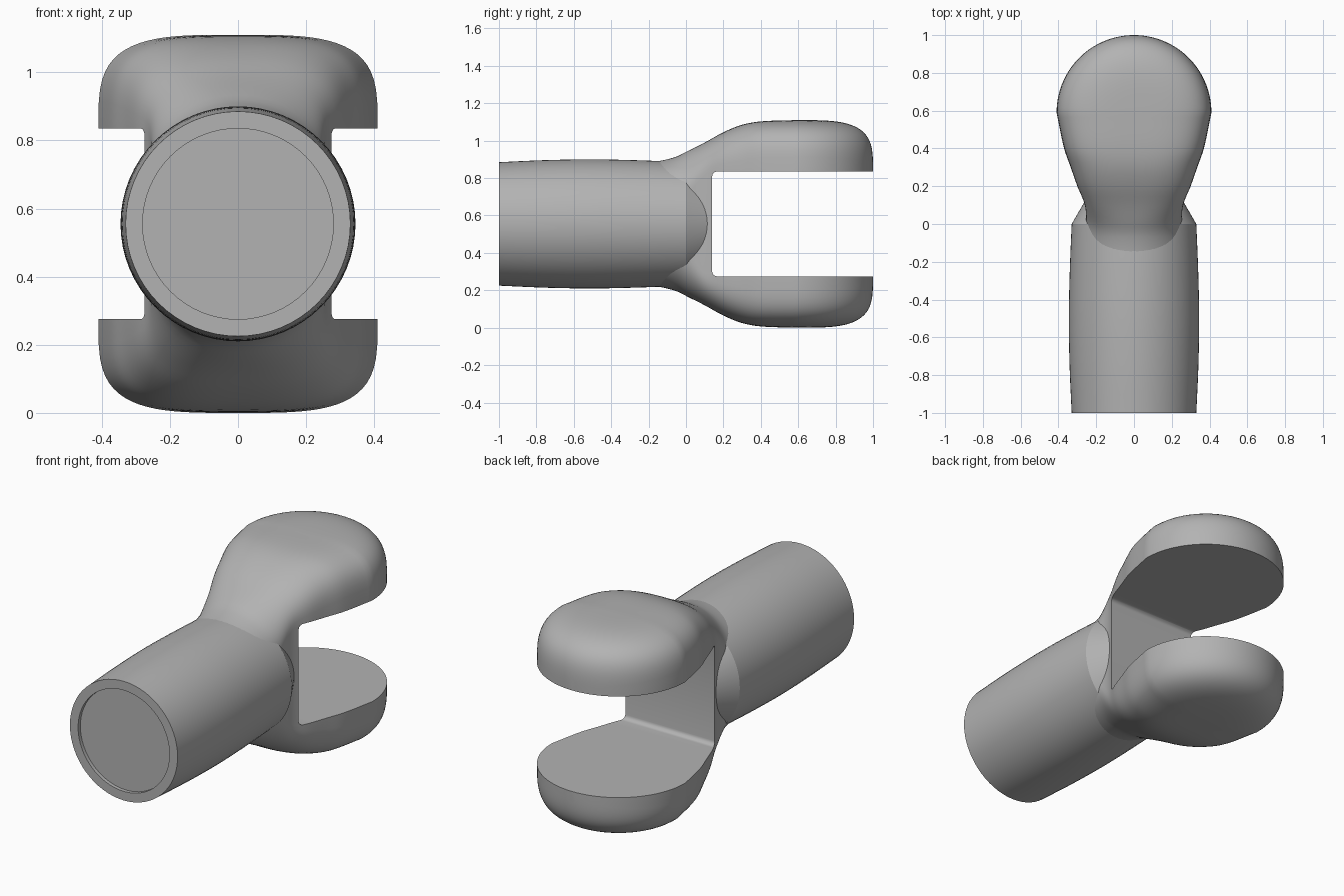
import bpy, bmesh, math

cube = bpy.data.objects.get("Cube")
if cube:
    bpy.data.objects.remove(cube, do_unlink=True)

AXIS_Z = 0.555    # height of the centre line
PAD_Y = 0.59      # centre of the round pads
PAD_R = 0.41
GAP = 0.28        # half height of the slot
TOP = 0.555       # half height of the whole fork

grey = bpy.data.materials.new("plain grey")
grey.use_nodes = True
colour = (0.45, 0.45, 0.45, 1)
grey.diffuse_color = colour
grey.node_tree.nodes["Principled BSDF"].inputs["Base Color"].default_value = colour


def make_object(name, bm):
    bmesh.ops.recalc_face_normals(bm, faces=bm.faces)
    mesh = bpy.data.meshes.new(name)
    bm.to_mesh(mesh)
    bm.free()
    mesh.materials.append(grey)
    obj = bpy.data.objects.new(name, mesh)
    bpy.context.collection.objects.link(obj)
    return obj


def loft(name, rings):
    """Skin a list of closed rings and cap both ends."""
    bm = bmesh.new()
    loops = [[bm.verts.new(p) for p in ring] for ring in rings]
    for a, b in zip(loops, loops[1:]):
        for i in range(len(a)):
            j = (i + 1) % len(a)
            bm.faces.new((a[i], a[j], b[j], b[i]))
    bm.faces.new(loops[0])
    bm.faces.new(loops[-1])
    return make_object(name, bm)


def smooth(obj, angle):
    bpy.ops.object.select_all(action='DESELECT')
    obj.select_set(True)
    bpy.context.view_layer.objects.active = obj
    bpy.ops.object.shade_smooth_by_angle(angle=math.radians(angle))


def sample(table, y):
    """Cubic interpolation through the rows of a table keyed by y."""
    k = 0
    while k < len(table) - 2 and y > table[k + 1][0]:
        k += 1
    p, q = table[k], table[k + 1]
    before, after = table[max(k - 1, 0)], table[min(k + 2, len(table) - 1)]
    h = q[0] - p[0]
    t = (y - p[0]) / h
    out = []
    for c in range(1, len(p)):
        m0 = (q[c] - before[c]) / (q[0] - before[0]) * h
        m1 = (after[c] - p[c]) / (after[0] - p[0]) * h
        out.append((2*t**3 - 3*t*t + 1) * p[c] + (t**3 - 2*t*t + t) * m0
                   + (3*t*t - 2*t**3) * q[c] + (t**3 - t*t) * m1)
    return out


def dome(f, n):
    return max(0.0, 1 - min(abs(f), 1) ** n) ** (1 / n)


# Shaft: barrelled handle with a shallow end recess and a tapered shoulder
def circle(y, r, count=64):
    return [(r * math.cos(a), y, AXIS_Z + r * math.sin(a))
            for a in (2 * math.pi * i / count for i in range(count))]


barrel = [(-1, 0.33), (-0.75, 0.341), (-0.5, 0.345), (-0.25, 0.34), (0, 0.33)]
rings = [circle(-0.98, 0.28), circle(-1, 0.28)]
for i in range(21):
    y = -1 + i / 20
    rings.append(circle(y, sample(barrel, y)[0]))
rings.append(circle(0.13, 0.255))
shaft = loft("shaft", rings)
smooth(shaft, 25)

# Fork: y, half width, half height, height of straight side, roundness
neck = [(-0.25, 0.31, 0.325, 0.01, 2),
        (-0.15, 0.30, 0.335, 0.02, 2),
        (-0.05, 0.27, 0.36, 0.08, 2.1),
        (0, 0.255, 0.385, 0.14, 2.2),
        (0.1, 0.26, 0.435, 0.26, 2.5),
        (0.2, 0.30, 0.49, GAP, 2.9),
        (0.3, 0.335, 0.53, GAP, 3.2),
        (0.4, 0.37, 0.548, GAP, 3.5),
        (PAD_Y, PAD_R, TOP, GAP, 3.6)]
STEPS = 40
angles = [math.pi * (i / STEPS - 0.5) for i in range(STEPS + 1)]


def fork_ring(y):
    half = []
    if y < PAD_Y:
        w, h, b, n = sample(neck, y)
        for a in angles:
            half.append((w * math.sin(a), b + (h - b) * dome(math.sin(a), n)))
    else:
        w = math.sqrt(max(PAD_R ** 2 - (y - PAD_Y) ** 2, 1e-6))
        for a in angles:
            x = w * math.sin(a)
            f = math.hypot(x, y - PAD_Y) / PAD_R
            half.append((x, GAP + (TOP - GAP) * dome(f, 3.6)))
    return ([(x, y, AXIS_Z + z) for x, z in half]
            + [(x, y, AXIS_Z - z) for x, z in reversed(half)])


stations = [-0.25 + (PAD_Y + 0.25) * i / 32 for i in range(32)]
stations += [PAD_Y + PAD_R * math.sin(math.pi / 2 * i / 26) for i in range(27)]
fork = loft("fork", [fork_ring(y) for y in stations])

# Slot cutter with rounded inner corners
bm = bmesh.new()
bmesh.ops.create_cube(bm, size=1)
for v in bm.verts:
    v.co.x *= 2
    v.co.y = 0.14 if v.co.y < 0 else 1.3
    v.co.z = AXIS_Z + 2 * GAP * v.co.z
corners = [e for e in bm.edges
           if all(v.co.y < 0.2 for v in e.verts)
           and abs(e.verts[0].co.x - e.verts[1].co.x) > 1]
bmesh.ops.bevel(bm, geom=corners, offset=0.025, segments=4, profile=0.5,
                affect='EDGES')
cutter = make_object("slot_cutter", bm)
cutter.hide_render = True

cut = fork.modifiers.new("slot", 'BOOLEAN')
cut.operation = 'DIFFERENCE'
cut.solver = 'EXACT'
cut.object = cutter
bpy.context.view_layer.objects.active = fork
bpy.ops.object.modifier_apply(modifier=cut.name)
bpy.data.objects.remove(cutter, do_unlink=True)
smooth(fork, 35)
